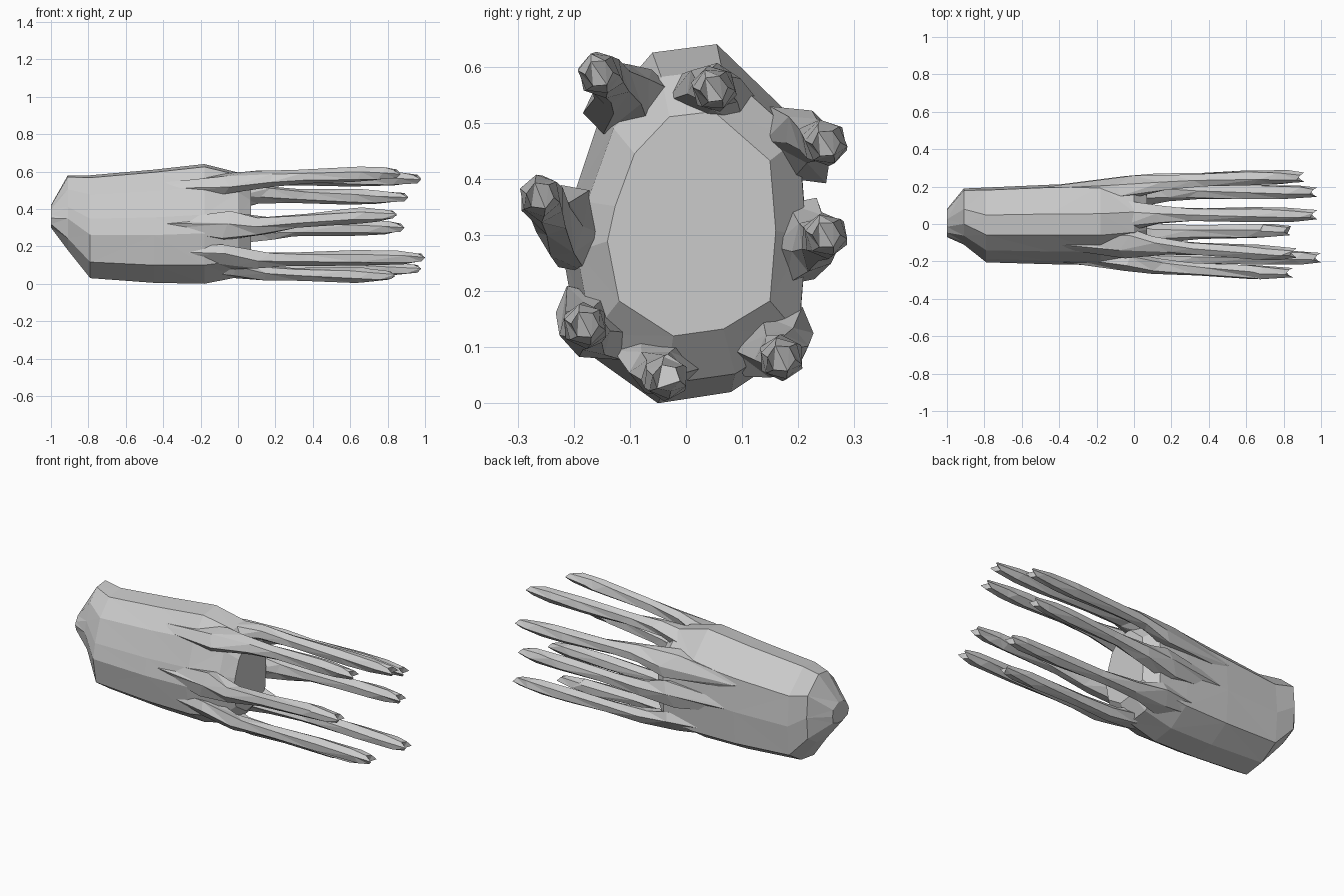
import bpy, bmesh, math, random
from mathutils import Vector

if "Cube" in bpy.data.objects:
    bpy.data.objects.remove(bpy.data.objects["Cube"])

random.seed(4)


def loft(name, rings):
    """Skin a list of equal-length vertex rings and close both ends."""
    bm = bmesh.new()
    loops = [[bm.verts.new(p) for p in ring] for ring in rings]
    n = len(loops[0])
    for a, b in zip(loops, loops[1:]):
        for i in range(n):
            j = (i + 1) % n
            bm.faces.new((a[i], a[j], b[j], b[i]))
    bm.faces.new(loops[0][::-1])
    bm.faces.new(loops[-1])
    bmesh.ops.triangulate(bm, faces=bm.faces[:])
    bmesh.ops.recalc_face_normals(bm, faces=bm.faces[:])
    mesh = bpy.data.meshes.new(name)
    bm.to_mesh(mesh)
    bm.free()
    obj = bpy.data.objects.new(name, mesh)
    bpy.context.collection.objects.link(obj)
    return obj


# Mantle: one faceted outline, fitted into a (y, z) box at each station along x
outline = [(-.05, 0), (.08, .02), (.2, .1), (.215, .3), (.2, .5), (.055, .64),
           (-.06, .625), (-.15, .52), (-.2, .37), (-.22, .27), (-.19, .1)]
stations = [(-1.0, -.07, .08, .30, .42), (-.91, -.11, .19, .18, .58),
            (-.79, -.205, .195, .03, .58), (-.45, -.215, .21, .005, .61),
            (-.18, -.22, .215, 0, .64), (.0, -.195, .215, .035, .595),
            (.07, -.14, .16, .12, .52)]


def section(x, y0, y1, z0, z1):
    return [(x, y0 + (y + .22) / .435 * (y1 - y0), z0 + z / .64 * (z1 - z0))
            for y, z in outline]


loft("mantle", [section(*s) for s in stations])

# Arms: root (y, z) at x = 0.14, tip (y, z), tip x
arms = [((-.115, .56), (-.155, .588), .87), ((.05, .565), (.05, .56), .98),
        ((.22, .475), (.25, .463), .91), ((.23, .285), (.25, .30), .89),
        ((.17, .09), (.17, .08), .98), ((-.05, .055), (-.035, .045), .84),
        ((-.18, .125), (-.18, .14), 1.0), ((-.225, .31), (-.26, .37), .85)]
mid = Vector((0, .32))
for k, (root, tip, x_end) in enumerate(arms):
    root, tip = Vector(root), Vector(tip)
    inward = (mid - root).normalized()
    # (x, centre, radial radius, sideways radius): wide buried root, long taper
    path = [(-.45, root + inward * .06, .03, .03),
            (-.05, root + inward * .025, .05, .085),
            (.14, root, .042, .052),
            (.33, root.lerp(tip, .45), .036, .038),
            (.64, root.lerp(tip, .9), .042, .042),
            (x_end - .13, tip, .038, .038),
            (x_end, tip, .025, .025)]
    side = Vector((-inward.y, inward.x))
    rings = []
    for s, (x, c, r, w) in enumerate(path):
        ring = []
        for i in range(6):
            a = k * .7 + s * .2 + i * math.tau / 6
            p = c + inward * (r * math.cos(a)) + side * (w * math.sin(a))
            dx = random.uniform(-.05, .05) if s < 6 else -.04 * (i % 3) / 2
            ring.append((x + dx, p.x, max(.004, p.y)))
        rings.append(ring)
    loft(f"arm_{k + 1}", rings)
